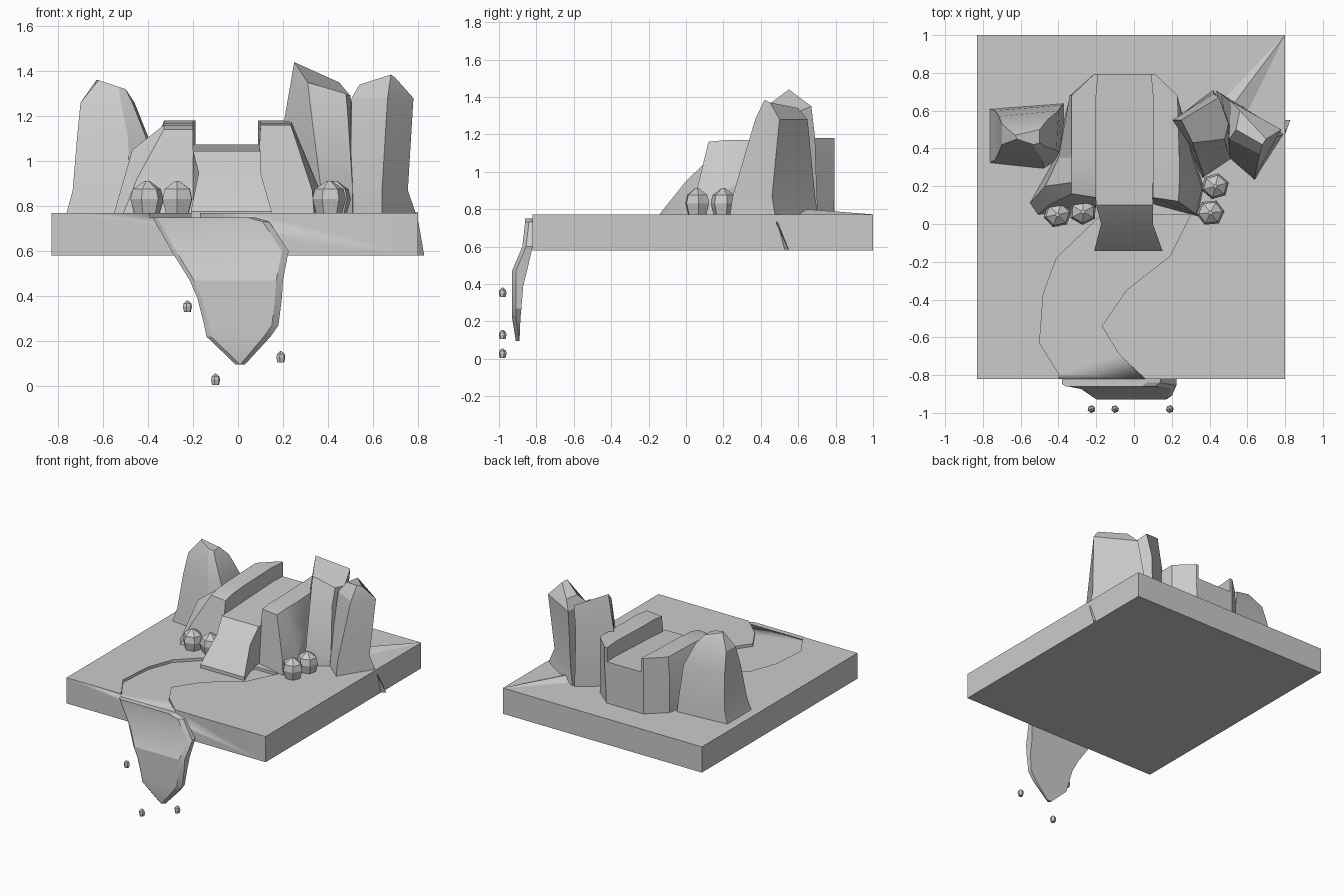
import bpy, bmesh, math

TOP = 0.77    # ground level of the slab
BASE = 0.74   # parts standing on the slab are sunk slightly


def loft(name, rings, angle=20):
    """Skin a list of equally long 3D rings and cap both ends."""
    bm = bmesh.new()
    rows = [[bm.verts.new(p) for p in r] for r in rings]
    n = len(rows[0])
    for a, b in zip(rows, rows[1:]):
        for i in range(n):
            j = (i + 1) % n
            bm.faces.new((a[i], a[j], b[j], b[i]))
    bm.faces.new(rows[0][::-1])
    bm.faces.new(rows[-1])
    bmesh.ops.remove_doubles(bm, verts=bm.verts, dist=1e-4)
    bmesh.ops.recalc_face_normals(bm, faces=bm.faces)
    me = bpy.data.meshes.new(name)
    bm.to_mesh(me)
    bm.free()
    ob = bpy.data.objects.new(name, me)
    bpy.context.collection.objects.link(ob)
    bpy.context.view_layer.objects.active = ob
    bpy.ops.object.select_all(action='DESELECT')
    ob.select_set(True)
    bpy.ops.object.shade_smooth_by_angle(angle=math.radians(angle))
    return ob


def level(z, *pts):
    return [(x, y, z) for x, y in pts]


def pebble(name, x, y, z, w, d, h, turn=0.0):
    """Six-sided stone with a blunt point."""
    rings = []
    for f, s in ((0, .75), (.45, 1), (.75, .85), (1, .15)):
        rings.append([(x + w / 2 * s * math.cos(turn + k * math.pi / 3),
                       y + d / 2 * s * math.sin(turn + k * math.pi / 3),
                       z + h * f) for k in range(6)])
    return loft(name, rings)


# Ground slab
box = ((-.83, -.82), (.80, -.82), (.80, 1.0), (-.83, 1.0))
slab = loft("ground_slab", [level(.58, *box), level(TOP, *box)])

# Shallow winding river bed cut into the slab
bed = ((-.17, .05), (-.41, -.18), (-.48, -.37), (-.5, -.63), (-.4, -.79), (-.38, -.9),
       (.09, -.9), (.07, -.83), (-.08, -.69), (-.17, -.54), (-.04, -.35), (.19, -.17), (.30, .05))
cutter = loft("river_cutter", [level(.75, *bed), level(.85, *bed)])
cutter.hide_render = True
cutter.hide_viewport = True
cut = slab.modifiers.new("river_bed", 'BOOLEAN')
cut.operation = 'DIFFERENCE'
cut.solver = 'EXACT'
cut.object = cutter

# Falling water over the front edge: z, left, right, front, back
rows = [(.75, -.38, .07, -.86, -.82), (.73, -.37, .14, -.86, -.82),
        (.60, -.295, .225, -.875, -.82), (.47, -.215, .20, -.93, -.85),
        (.39, -.18, .195, -.93, -.87), (.27, -.15, .18, -.93, -.88),
        (.22, -.14, .145, -.93, -.885), (.095, -.01, .03, -.91, -.89)]
loft("lower_waterfall", [[(l, f + .012, z), (l + .02, f, z), (r - .03, f, z),
                          (r, f + .02, z), (r, b, z), (l, b, z)]
                         for z, l, r, f, b in rows])

# Water drops
for i, (x, z) in enumerate(((-.225, .33), (.19, .105), (-.10, .005))):
    pebble(f"water_drop_{i}", x, -.98, z, .042, .042, .05, .3)

# Upper stream and cascade: y, z, left, right
stream = [(-.14, .775, -.21, .15), (0, .95, -.175, .10), (.1, 1.045, -.2, .1), (.795, 1.075, -.2, .1)]
loft("upper_stream", [[(l, y, BASE), (r, y, BASE), (r, y, z), (l, y, z)]
                      for y, z, l, r in stream])

# Left bank: outer foot, outer shoulder, outer top, inner top, inner foot
loft("left_bank", [
    [(-.21, .795, BASE), (-.21, .795, 1.04), (-.21, .795, 1.18), (-.19, .795, 1.18), (-.19, .795, BASE)],
    [(-.34, .68, BASE), (-.34, .68, 1.04), (-.33, .68, 1.18), (-.2, .68, 1.18), (-.2, .68, BASE)],
    [(-.42, .35, BASE), (-.40, .35, 1.06), (-.33, .35, 1.17), (-.2, .35, 1.17), (-.2, .35, BASE)],
    [(-.56, .10, BASE), (-.47, .20, 1.05), (-.33, .22, 1.16), (-.2, .22, 1.16), (-.2, .22, BASE)],
    [(-.52, .04, BASE), (-.45, .10, .92), (-.33, .16, 1.14), (-.2, .14, 1.14), (-.2, .08, BASE)]])

# Right bank
loft("right_bank", [
    [(.09, .795, BASE), (.11, .795, 1.04), (.11, .795, 1.18), (.09, .795, 1.18), (.09, .795, BASE)],
    [(.23, .68, BASE), (.23, .68, 1.04), (.23, .68, 1.18), (.1, .68, 1.18), (.1, .68, BASE)],
    [(.32, .35, BASE), (.31, .35, 1.0), (.24, .35, 1.17), (.1, .35, 1.17), (.1, .35, BASE)],
    [(.37, .20, BASE), (.36, .19, .88), (.24, .22, 1.17), (.1, .22, 1.17), (.1, .22, BASE)],
    [(.34, .04, BASE), (.33, .05, .87), (.235, .12, 1.16), (.1, .14, 1.16), (.08, .11, BASE)]])

# Tall standing rocks
loft("left_rock", [
    level(BASE, (-.77, .61), (-.77, .32), (-.48, .29), (-.37, .36), (-.37, .64)),
    level(.87, (-.735, .60), (-.735, .34), (-.48, .31), (-.38, .37), (-.38, .63)),
    level(1.11, (-.715, .57), (-.715, .38), (-.49, .35), (-.41, .39), (-.40, .60)),
    level(1.26, (-.70, .53), (-.70, .42), (-.52, .39), (-.47, .41), (-.46, .55)),
    [(-.63, .47, 1.36), (-.62, .45, 1.36), (-.53, .42, 1.33), (-.50, .43, 1.32), (-.50, .5, 1.32)]])
loft("right_rock_tall", [
    level(BASE, (.22, .55), (.36, .24), (.51, .34), (.53, .52), (.42, .71)),
    level(.87, (.21, .55), (.37, .26), (.51, .36), (.525, .52), (.42, .70)),
    level(1.18, (.205, .55), (.33, .37), (.49, .40), (.51, .52), (.42, .69)),
    [(.25, .55, 1.44), (.31, .43, 1.35), (.48, .45, 1.30), (.50, .53, 1.29), (.45, .67, 1.35)]])
loft("right_rock_wide", [
    level(BASE, (.49, .36), (.64, .23), (.80, .48), (.43, .71)),
    level(.87, (.50, .37), (.64, .25), (.755, .46), (.46, .69)),
    level(1.28, (.505, .45), (.665, .37), (.78, .50), (.51, .65)),
    [(.54, .5, 1.34), (.68, .42, 1.385), (.70, .45, 1.37), (.56, .6, 1.34)]])

# Thin ridge from the rocks to the slab corner, and the sliver on the slab side
loft("corner_ridge", [
    [(.80, 1.0, .77), (.80, .999, .77), (.799, .999, .772)],
    [(.48, .68, .765), (.62, .60, .765), (.53, .64, .80)]])
loft("side_sliver", [
    [(.79, .48, .73), (.802, .48, .73), (.802, .49, .73)],
    [(.79, .52, .58), (.828, .55, .58), (.79, .55, .58)]])

# Small stones at the foot of the banks
for i, (x, y, t) in enumerate(((-.405, .05, .2), (-.27, .065, .5), (.43, .20, .3), (.405, .06, .1))):
    pebble(f"stone_{i}", x, y, .765, .15, .14, .147, t)
